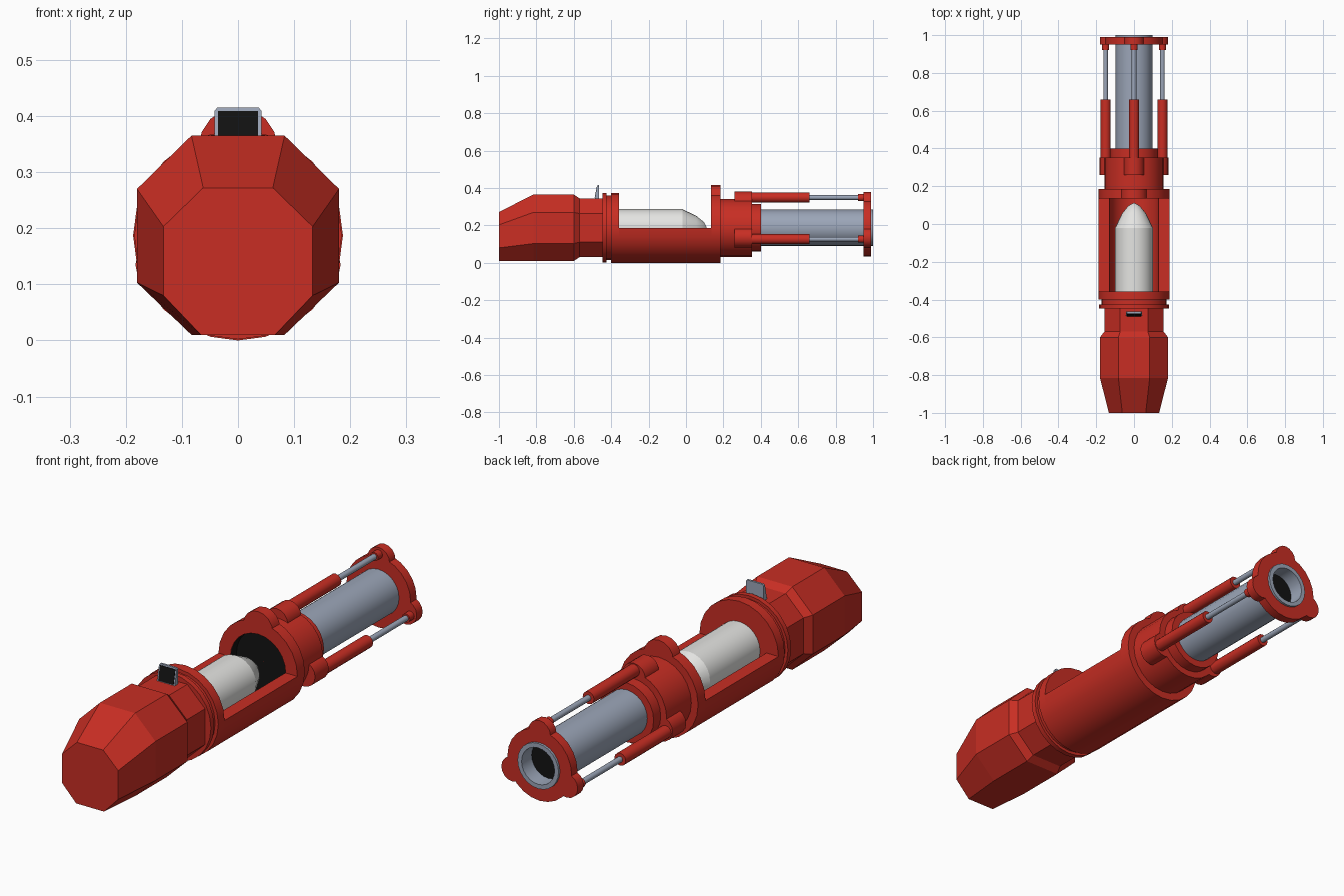
import bpy, bmesh, math

if "Cube" in bpy.data.objects:
    bpy.data.objects.remove(bpy.data.objects["Cube"])

CZ = 0.187  # height of the long axis


def material(name, rgb):
    m = bpy.data.materials.new(name)
    m.diffuse_color = (*rgb, 1)
    m.use_nodes = True
    m.node_tree.nodes["Principled BSDF"].inputs["Base Color"].default_value = m.diffuse_color
    return m


RED = material("red paint", (0.58, 0.027, 0.017))
STEEL = material("blue grey steel", (0.33, 0.38, 0.48))
WHITE = material("white", (0.78, 0.78, 0.76))
BLACK = material("black", (0.006, 0.006, 0.006))


def finish(name, bm, mat, smooth=35):
    bmesh.ops.remove_doubles(bm, verts=bm.verts, dist=1e-5)
    bmesh.ops.recalc_face_normals(bm, faces=bm.faces)
    me = bpy.data.meshes.new(name)
    bm.to_mesh(me)
    bm.free()
    me.materials.append(mat)
    ob = bpy.data.objects.new(name, me)
    bpy.context.collection.objects.link(ob)
    if smooth:
        bpy.ops.object.select_all(action='DESELECT')
        ob.select_set(True)
        bpy.context.view_layer.objects.active = ob
        bpy.ops.object.shade_smooth_by_angle(angle=math.radians(smooth))
    return ob


def loft(name, sections, mat, smooth=35, caps=True):
    """Join equal-length rings of (x, y, z) points."""
    bm = bmesh.new()
    rings = [[bm.verts.new(p) for p in s] for s in sections]
    n = len(rings[0])
    for a, b in zip(rings, rings[1:]):
        for i in range(n):
            j = (i + 1) % n
            bm.faces.new((a[i], a[j], b[j], b[i]))
    if caps:
        bm.faces.new(rings[0])
        bm.faces.new(rings[-1])
    return finish(name, bm, mat, smooth)


def lathe(name, profile, mat, x=0, z=CZ, n=24, caps=True, smooth=35):
    """Turn a profile of (radius, y) around an axis along y."""
    sections = [[(x + r * math.cos(math.tau * i / n), y,
                  z + r * math.sin(math.tau * i / n)) for i in range(n)]
                for r, y in profile]
    return loft(name, sections, mat, smooth, caps)


def disc(name, r, y0, y1, mat, **kw):
    return lathe(name, [(r, y0), (r, y1)], mat, **kw)


def ring(name, ro, ri, y0, y1, mat):
    return lathe(name, [(ri, y0), (ro, y0), (ro, y1), (ri, y1), (ri, y0)], mat, caps=False)


def prism(name, pts, y0, y1, mat, smooth=35):
    return loft(name, [[(x, y, z) for x, z in pts] for y in (y0, y1)], mat, smooth)


def arc(r, a0, a1, n, cz=CZ):
    return [(r * math.cos(math.radians(a0 + (a1 - a0) * i / n)),
             cz + r * math.sin(math.radians(a0 + (a1 - a0) * i / n))) for i in range(n + 1)]


# Faceted nose block
def octagon(y, half):
    pts = half + [(-px, pz) for px, pz in reversed(half)]
    return [(px, y, pz) for px, pz in pts]


front = [(0.062, 0.272), (0.133, 0.203), (0.133, 0.08), (0.066, 0.01)]
full = [(0.083, 0.365), (0.18, 0.27), (0.18, 0.103), (0.083, 0.01)]
neck = [(0.073, 0.345), (0.157, 0.263), (0.157, 0.11), (0.073, 0.03)]
loft("nose_block", [octagon(-1, front), octagon(-0.815, full), octagon(-0.6, full),
                    octagon(-0.57, neck), octagon(-0.44, neck)], RED, smooth=0)

# Collar rings behind the nose
disc("front_collar", 0.185, -0.447, -0.425, RED)
disc("collar_groove", 0.172, -0.43, -0.395, RED)
disc("rear_collar", 0.187, -0.40, -0.358, RED)

# Open half-round trough with the shell lying in it
prism("trough", arc(0.187, 180, 360, 12) + arc(0.13, 360, 180, 12), -0.36, 0.135, RED)
lathe("shell", [(0.1, -0.36), (0.1, -0.02), (0.064, 0.055), (0.03, 0.097), (0.004, 0.11)],
      WHITE, smooth=25)

# Chamber plate with a hump on top and a dark mouth
ring("chamber_plate", 0.187, 0.131, 0.135, 0.185, RED)
prism("plate_hump", arc(0.07, 0, 180, 8, cz=0.345) + [(-0.07, 0.33), (0.07, 0.33)],
      0.135, 0.185, RED)
lathe("chamber_mouth", [(0.13, 0.136), (0.13, 0.175), (0.001, 0.175)], BLACK, caps=False)

# Rear housing and step
disc("rear_housing", 0.155, 0.178, 0.352, RED)
disc("housing_step", 0.127, 0.35, 0.40, RED)

# Barrel with a hollow muzzle
lathe("barrel", [(0.097, 0.39), (0.097, 1.0), (0.078, 1.0), (0.078, 0.93)], STEEL, caps=False)
disc("barrel_bore", 0.079, 0.928, 0.932, BLACK)
ring("muzzle_plate", 0.152, 0.096, 0.95, 0.99, RED)

# Three sets of brackets, sleeves and rods around the barrel
for label, deg in (("top", 90), ("left", 202), ("right", -22)):
    c, s = math.cos(math.radians(deg)), math.sin(math.radians(deg))
    lobe = dict(x=0.139 * c, z=CZ + 0.139 * s, n=16)
    axis = dict(x=0.162 * c, z=CZ + 0.162 * s, n=12)
    disc(label + "_bracket", 0.054, 0.26, 0.352, RED, **lobe)
    disc(label + "_muzzle_lobe", 0.052, 0.95, 0.99, RED, **lobe)
    disc(label + "_sleeve", 0.027, 0.34, 0.66, RED, **axis)
    disc(label + "_rod", 0.0125, 0.65, 0.955, STEEL, **axis)
    disc(label + "_rod_nut", 0.019, 0.92, 0.955, RED, **axis)

# Small upright sight with a dark screen
frame = [(-0.042, 0.34), (0.042, 0.34), (0.042, 0.409), (0.037, 0.415),
         (-0.037, 0.415), (-0.042, 0.409)]


def lean(z):
    return -0.488 + (z - 0.34) * 0.2


loft("sight_frame", [[(x, lean(z), z) for x, z in frame],
                     [(x, -0.464, z) for x, z in frame]], STEEL, smooth=0)
screen = [(-0.036, 0.348), (0.036, 0.348), (0.036, 0.409), (-0.036, 0.409)]
loft("sight_screen", [[(x, lean(z) - 0.002, z) for x, z in screen],
                      [(x, lean(z) + 0.002, z) for x, z in screen]], BLACK, smooth=0)
